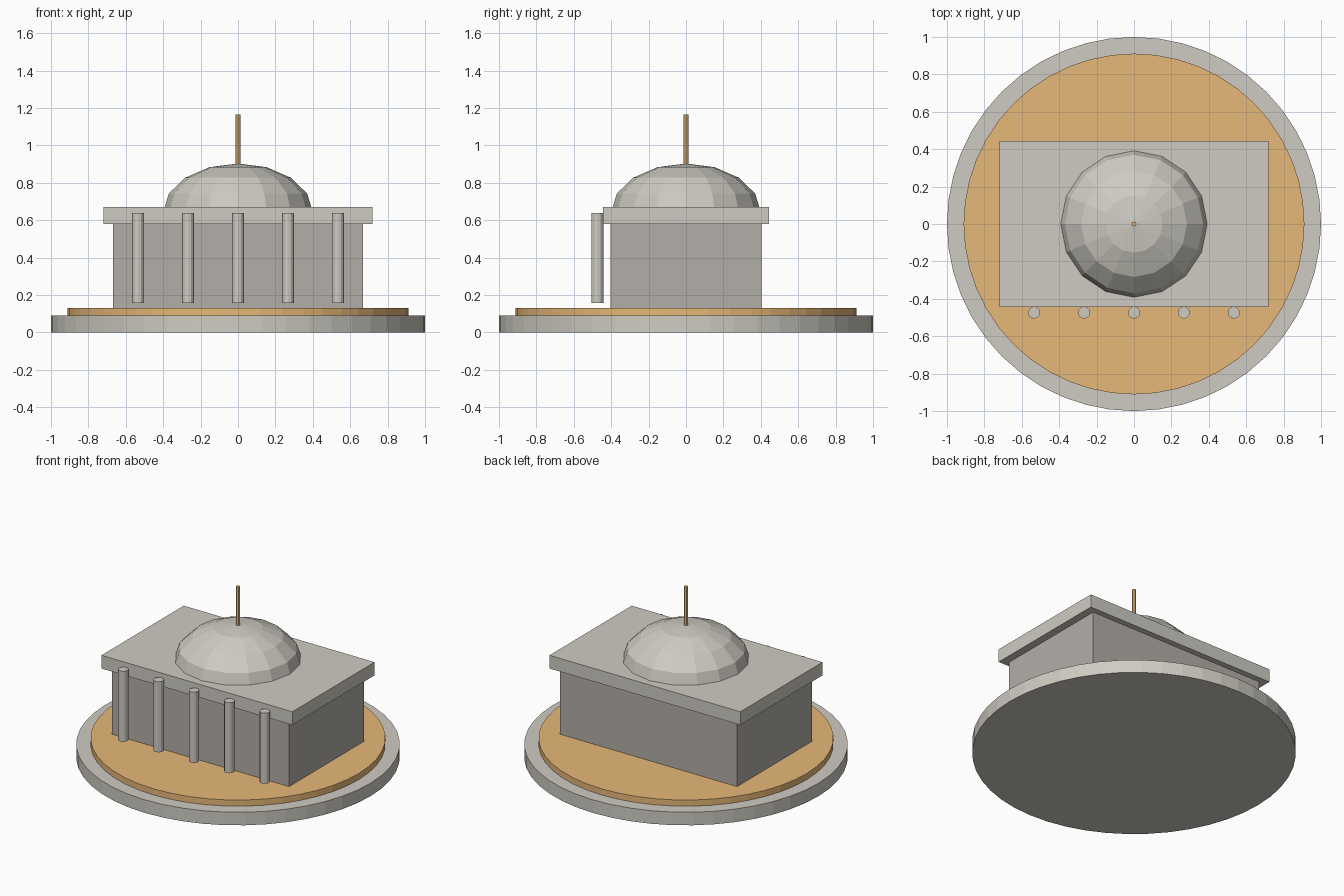
import bpy

if "Cube" in bpy.data.objects:
    bpy.data.objects.remove(bpy.data.objects["Cube"])


def material(name, rgb):
    m = bpy.data.materials.new(name)
    m.diffuse_color = (*rgb, 1)
    m.use_nodes = True
    m.node_tree.nodes["Principled BSDF"].inputs["Base Color"].default_value = m.diffuse_color
    return m


STONE = material("pale_stone", (0.62, 0.60, 0.54))
WALL = material("wall_stone", (0.45, 0.42, 0.39))
OCHRE = material("ochre", (0.80, 0.48, 0.19))


def finish(name, mat):
    ob = bpy.context.object
    ob.name = name
    ob.data.materials.append(mat)
    return ob


def cylinder(name, r, z0, z1, sides, mat, x=0, y=0):
    bpy.ops.mesh.primitive_cylinder_add(
        vertices=sides, radius=r, depth=z1 - z0, location=(x, y, (z0 + z1) / 2))
    return finish(name, mat)


def box(name, hx, hy, z0, z1, mat):
    bpy.ops.mesh.primitive_cube_add(size=1, location=(0, 0, (z0 + z1) / 2))
    ob = finish(name, mat)
    ob.scale = (2 * hx, 2 * hy, z1 - z0)
    return ob


# Round stepped base
cylinder("base", 1.0, 0, 0.089, 48, STONE)
cylinder("terrace", 0.911, 0.089, 0.131, 48, OCHRE)

# Hall and overhanging roof slab
box("hall", 0.668, 0.404, 0.131, 0.58, WALL)
box("roof_slab", 0.72, 0.443, 0.58, 0.67, STONE)

# Row of front columns
for i in range(-2, 3):
    cylinder(f"column_{i + 3}", 0.032, 0.156, 0.637, 12, STONE, i * 0.267, -0.474)

# Flattened faceted dome, lower half sunk in the hall
bpy.ops.mesh.primitive_uv_sphere_add(
    segments=16, ring_count=8, radius=1, location=(0, 0, 0.643))
finish("dome", STONE).scale = (0.4, 0.4, 0.26)

# Spire
cylinder("spire", 0.0135, 0.88, 1.164, 8, OCHRE)
